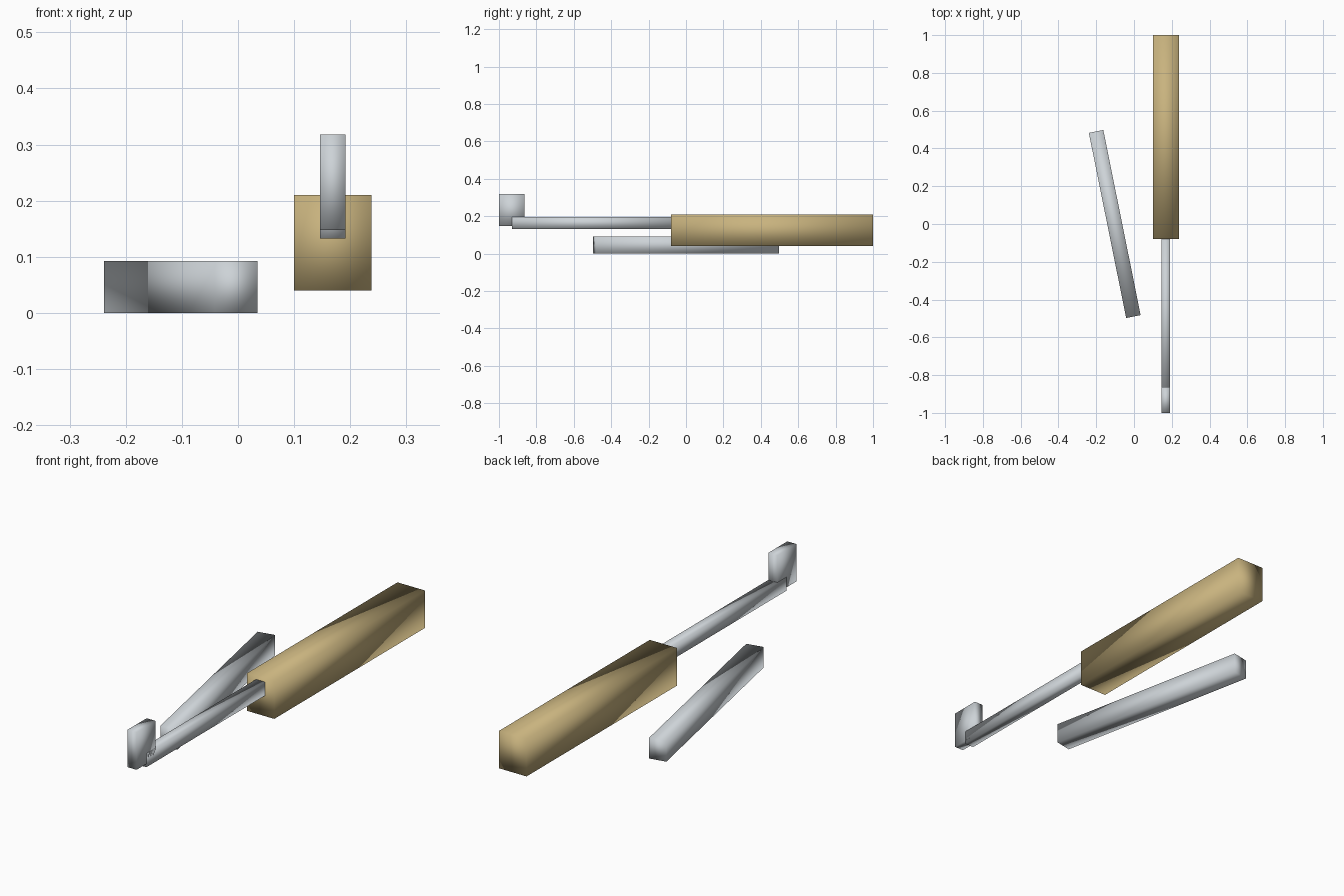
import bpy
import math

cube = bpy.data.objects.get("Cube")
if cube:
    bpy.data.objects.remove(cube, do_unlink=True)


def make_material(name, colour):
    mat = bpy.data.materials.new(name)
    mat.use_nodes = True
    mat.diffuse_color = colour
    mat.node_tree.nodes["Principled BSDF"].inputs["Base Color"].default_value = colour
    return mat


def box(name, centre, size, mat, turn=0):
    """Box with soft shading running over its shared corners."""
    bpy.ops.mesh.primitive_cube_add(size=1, location=centre)
    obj = bpy.context.object
    obj.name = obj.data.name = name
    obj.scale = size
    bpy.ops.object.transform_apply(location=False, rotation=False, scale=True)
    obj.rotation_euler.z = math.radians(turn)
    obj.data.materials.append(mat)
    bpy.ops.object.shade_smooth()
    return obj


wood = make_material("pale wood", (0.58, 0.45, 0.21, 1))
steel = make_material("light steel", (0.61, 0.65, 0.68, 1))

# Thick grip with a thin shaft and an upright bit at its front end
box("handle", (0.169, 0.46, 0.125), (0.138, 1.08, 0.17), wood)
box("shaft", (0.169, -0.5, 0.164), (0.045, 0.86, 0.062), steel)
box("bit", (0.169, -0.932, 0.233), (0.045, 0.136, 0.17), steel)

# Loose bar lying at a slant beside the tool
box("loose_bar", (-0.102, 0, 0.0465), (0.078, 1.0, 0.093), steel, turn=11.4)
